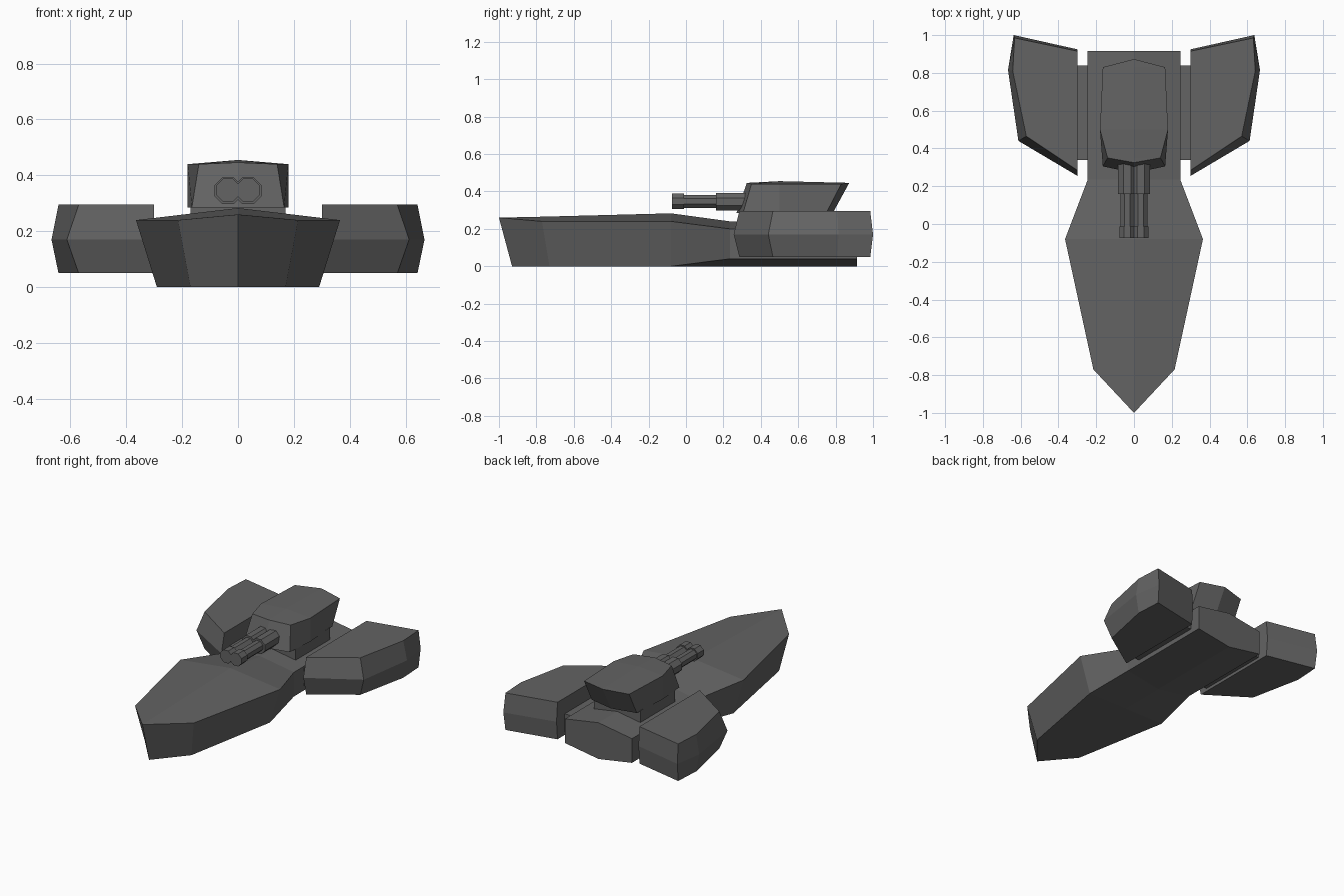
import bpy, bmesh
from math import pi
from mathutils import Matrix

cube = bpy.data.objects.get("Cube")
if cube:
    bpy.data.objects.remove(cube, do_unlink=True)

grey = bpy.data.materials.new("dark_grey")
grey.use_nodes = True
colour = (0.125, 0.125, 0.125, 1)
grey.diffuse_color = colour
bsdf = next(n for n in grey.node_tree.nodes if n.type == 'BSDF_PRINCIPLED')
bsdf.inputs["Base Color"].default_value = colour


def finish(name, bm, mirror):
    bmesh.ops.remove_doubles(bm, verts=bm.verts, dist=0.0005)
    bmesh.ops.recalc_face_normals(bm, faces=bm.faces)
    mesh = bpy.data.meshes.new(name)
    bm.to_mesh(mesh)
    bm.free()
    mesh.materials.append(grey)
    obj = bpy.data.objects.new(name, mesh)
    bpy.context.collection.objects.link(obj)
    if mirror:
        mod = obj.modifiers.new("mirror", 'MIRROR')
        mod.merge_threshold = 0.0005
    return obj


def loft(name, rows, closed=False):
    """Skin consecutive rows of points; closed rows get caps."""
    bm = bmesh.new()
    grid = [[bm.verts.new(p) for p in row] for row in rows]
    n = len(rows[0])
    for a, b in zip(grid, grid[1:]):
        for i in range(n if closed else n - 1):
            j = (i + 1) % n
            bm.faces.new((a[i], a[j], b[j], b[i]))
    if closed:
        bm.faces.new(grid[0])
        bm.faces.new(grid[-1])
    return finish(name, bm, True)


def box(name, x, y, z, mirror=False):
    bm = bmesh.new()
    bmesh.ops.create_cube(bm, size=1)
    for v in bm.verts:
        v.co = [lo + (c + 0.5) * (hi - lo) for c, (lo, hi) in zip(v.co, (x, y, z))]
    return finish(name, bm, mirror)


def tube(name, x, y, z, radius):
    bm = bmesh.new()
    turn = Matrix.Rotation(pi / 2, 4, 'X') @ Matrix.Rotation(pi / 8, 4, 'Z')
    place = Matrix.Translation((x, sum(y) / 2, z)) @ turn
    bmesh.ops.create_cone(bm, cap_ends=True, segments=8, radius1=radius,
                          radius2=radius, depth=y[1] - y[0], matrix=place)
    return finish(name, bm, False)


# Hull: each row runs top ridge, deck edge, chine, keel
loft("hull", [
    [(0, -1, .26), (0, -1, .26), (0, -.93, 0), (0, -.93, 0)],
    [(0, -.77, .265), (.215, -.77, .24), (.17, -.73, 0), (0, -.73, 0)],
    [(0, -.08, .283), (.365, -.08, .24), (.29, -.08, 0), (0, -.08, 0)],
    [(0, .235, .24), (.245, .235, .2), (.245, .235, .04), (0, .235, 0)],
    [(0, .915, .24), (.245, .915, .2), (.245, .915, .04), (0, .915, 0)],
    [(0, .915, .24), (0, .915, .2), (0, .915, .04), (0, .915, 0)],
])

# Side pods: outline at the flat top and bottom, wider at mid height
rim = [(.3, .285), (.57, .465), (.642, .81), (.632, .985), (.3, .915)]
waist = [(.3, .255), (.612, .44), (.667, .815), (.637, 1), (.3, .925)]
loft("side_pods", [[(x, y, z) for x, y in ring] for ring, z in
                   ((rim, .05), (waist, .17), (rim, .295))], closed=True)
box("pod_connectors", (.23, .31), (.34, .84), (.07, .19), mirror=True)

# Turret: floor line, lower outline, upper outline, crest
low = [(0, .27), (.165, .305), (.18, .5), (.165, .75), (0, .785)]
high = [(0, .325), (.14, .35), (.18, .5), (.165, .83), (0, .873)]
loft("turret", [
    [(0, y, .285) for x, y in low],
    [(x, y, .285) for x, y in low],
    [(x, y, .446 if x == 0 else .44) for x, y in high],
    [(0, y, z) for y, z in ((.325, .446), (.35, .447), (.5, .455), (.83, .447), (.873, .446))],
])
box("turret_pedestal", (-.17, .17), (.36, .72), (.19, .29))

# Twin guns
for side, x in (("right", -.036), ("left", .036)):
    tube(side + "_gun_sleeve", x, (.16, .36), .345, .052)
    tube(side + "_gun_barrel", x, (-.03, .18), .347, .037)
    tube(side + "_gun_muzzle", x, (-.075, -.012), .347, .045)
